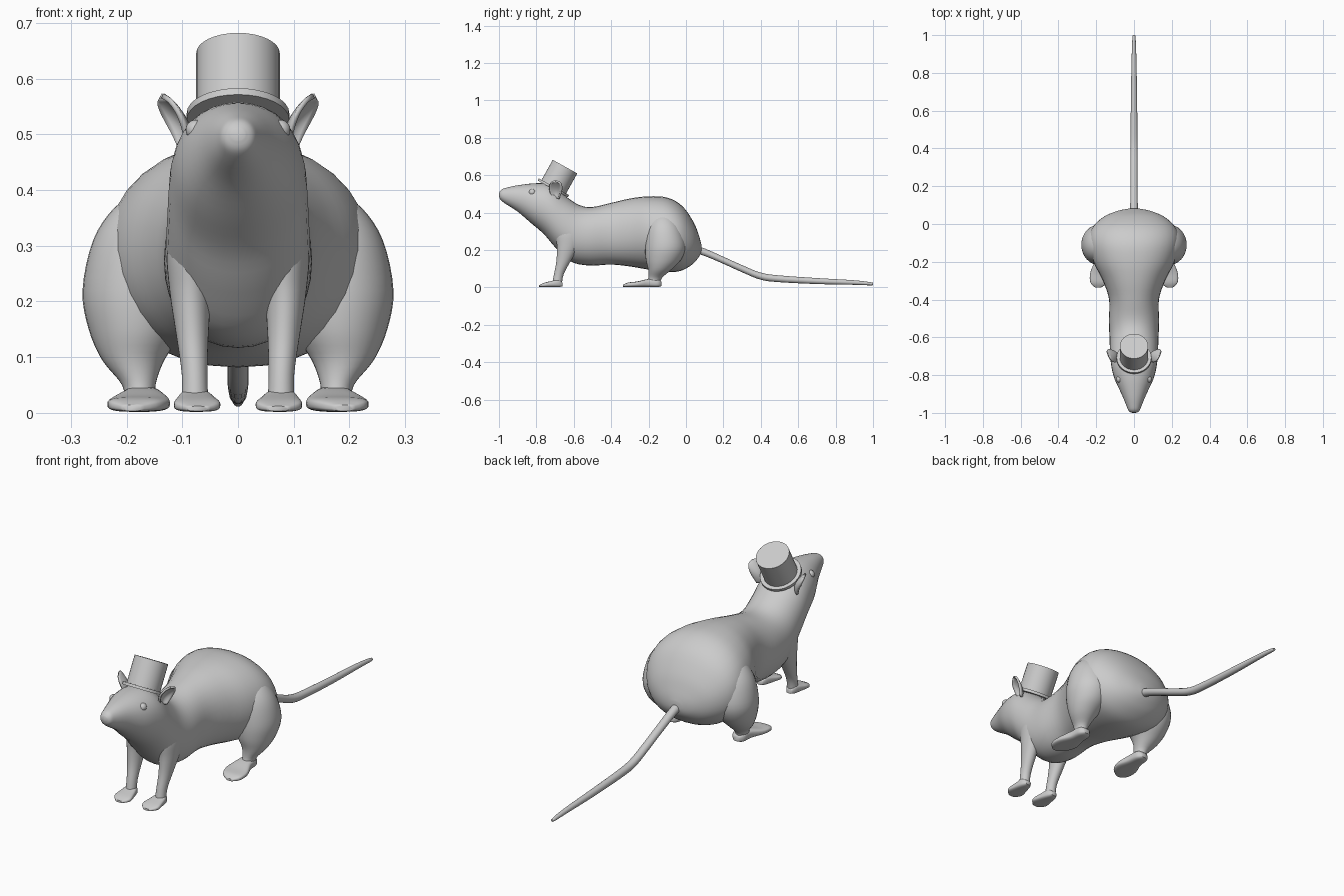
import bpy, bmesh, math
from mathutils import Vector

if "Cube" in bpy.data.objects:
    bpy.data.objects.remove(bpy.data.objects["Cube"])


def finish(name, bm, mirror=False, angle=60):
    bmesh.ops.recalc_face_normals(bm, faces=bm.faces)
    me = bpy.data.meshes.new(name)
    bm.to_mesh(me)
    bm.free()
    ob = bpy.data.objects.new(name, me)
    bpy.context.collection.objects.link(ob)
    if mirror:
        ob.modifiers.new("Mirror", "MIRROR").use_clip = False
    bpy.ops.object.select_all(action="DESELECT")
    ob.select_set(True)
    bpy.context.view_layer.objects.active = ob
    bpy.ops.object.shade_smooth_by_angle(angle=math.radians(angle))
    return ob


def smooth_rows(rows, steps):
    # Catmull-Rom interpolation of section rows
    out = []
    n = len(rows)
    for i in range(n - 1):
        p = [rows[max(i - 1, 0)], rows[i], rows[i + 1], rows[min(i + 2, n - 1)]]
        for k in range(steps):
            t = k / steps
            out.append([0.5 * (2 * b + (c - a) * t + (2 * a - 5 * b + 4 * c - d) * t * t
                               + (3 * b - a - 3 * c + d) * t ** 3) for a, b, c, d in zip(*p)])
    return out + [rows[-1]]


def loft(name, rows, mirror=False, power=1.0, seg=32, steps=4):
    # Row: centre x, first edge (y, z), opposite edge (y, z), half width
    bm = bmesh.new()
    rings = []
    for x, y1, z1, y2, z2, w in smooth_rows(rows, steps):
        a, b = Vector((x, y1, z1)), Vector((x, y2, z2))
        mid, half = (a + b) / 2, (a - b) / 2
        ring = []
        for i in range(seg):
            t = 2 * math.pi * i / seg
            c, s = (math.copysign(abs(v) ** power, v) for v in (math.cos(t), math.sin(t)))
            ring.append(bm.verts.new(mid + half * c + Vector((w * s, 0, 0))))
        rings.append(ring)
    for r, q in zip(rings, rings[1:]):
        for i in range(seg):
            j = (i + 1) % seg
            bm.faces.new((r[i], r[j], q[j], q[i]))
    bm.faces.new(rings[0])
    bm.faces.new(rings[-1])
    return finish(name, bm, mirror)


def limb(name, rows):
    # Row: centre x, y, z, radius x, radius y (horizontal sections)
    return loft(name, [(x, y - ry, z, y + ry, z, rx) for x, y, z, rx, ry in rows], True)


# Head and body in one skin, nose to rump
loft("body", [
    (0, -.998, .510, -1.0, .490, .012), (0, -.985, .524, -.993, .470, .028),
    (0, -.96, .533, -.965, .447, .040), (0, -.90, .546, -.90, .405, .066),
    (0, -.80, .557, -.83, .345, .105), (0, -.72, .548, -.76, .285, .122),
    (0, -.64, .485, -.70, .215, .127), (0, -.57, .440, -.62, .140, .130),
    (0, -.50, .430, -.52, .117, .133), (0, -.40, .452, -.40, .122, .132),
    (0, -.30, .475, -.30, .112, .165), (0, -.20, .487, -.20, .095, .215),
    (0, -.10, .480, -.10, .082, .240), (0, -.02, .435, -.03, .088, .225),
    (0, .04, .350, .03, .120, .165), (0, .07, .275, .067, .160, .090),
    (0, .082, .23, .082, .19, .025)], power=.94)

# Hind legs and feet
limb("thigh", [
    (.14, -.12, .40, .03, .03), (.155, -.12, .37, .065, .065),
    (.172, -.115, .31, .088, .092), (.18, -.11, .22, .099, .108),
    (.183, -.12, .15, .085, .095), (.188, -.14, .095, .056, .062),
    (.178, -.165, .05, .03, .036), (.175, -.175, .015, .028, .038)])
loft("hind_foot", [
    (.172, -.13, .03, -.13, .008, .015), (.172, -.15, .045, -.15, .002, .032),
    (.172, -.20, .045, -.20, .002, .038), (.177, -.26, .032, -.26, .002, .055),
    (.185, -.31, .026, -.31, .002, .046), (.190, -.336, .014, -.336, .003, .016)],
     True, .65)

# Front legs and feet
limb("front_leg", [
    (.08, -.60, .36, .03, .05), (.082, -.61, .30, .046, .085),
    (.085, -.63, .22, .038, .06), (.082, -.655, .14, .029, .038),
    (.078, -.68, .07, .023, .026), (.077, -.69, .015, .024, .026)])
loft("front_foot", [
    (.077, -.66, .025, -.66, .006, .014), (.077, -.68, .042, -.68, .002, .026),
    (.075, -.72, .034, -.72, .002, .036), (.073, -.76, .024, -.76, .002, .041),
    (.072, -.786, .012, -.786, .003, .018)], True, .65)

# Tail
tail = [(.04, .205, .021), (.10, .188, .020), (.20, .145, .019), (.30, .100, .019),
        (.40, .060, .019), (.50, .046, .018), (.70, .034, .016), (.90, .026, .012),
        (.99, .019, .008), (1.0, .018, .003)]
loft("tail", [(0, y, z + r, y, z - r, r) for y, z, r in tail], seg=16)

# Cupped ears
bm = bmesh.new()
across, cup = Vector((.4, .9, 0)).normalized(), Vector((-.85, .4, 0))
grid = []
for i in range(13):
    t = i / 12
    centre = Vector((.100 + .037 * t ** 1.3, -.698, .475 + .094 * t))
    w = .037 * (.5 + 1.1 * t) * math.sqrt(max(1 - t ** 2.5, .003))
    depth = .022 * math.sin(math.pi * (.15 + .8 * t))
    grid.append([bm.verts.new(centre + across * w * s + cup * depth * (1 - s * s))
                 for s in [k / 5 - 1 for k in range(11)]])
for r, q in zip(grid, grid[1:]):
    for k in range(10):
        bm.faces.new((r[k], r[k + 1], q[k + 1], q[k]))
ear = finish("ear", bm, True)
solid = ear.modifiers.new("Solidify", "SOLIDIFY")
solid.thickness, solid.offset = .009, 0

# Eyes
bm = bmesh.new()
bmesh.ops.create_uvsphere(bm, u_segments=20, v_segments=12, radius=.018)
bmesh.ops.translate(bm, verts=bm.verts, vec=(.076, -.822, .508))
finish("eye", bm, True)

# Top hat: one turned profile, tilted back
bm = bmesh.new()
profile = [(0, -.006), (.092, -.006), (.092, .007), (.075, .007), (.075, .13), (0, .13)]
pts = [bm.verts.new((r, 0, z)) for r, z in profile]
edges = [bm.edges.new(p) for p in zip(pts, pts[1:])]
bmesh.ops.spin(bm, geom=pts + edges, axis=(0, 0, 1), cent=(0, 0, 0),
               angle=2 * math.pi, steps=32)
bmesh.ops.remove_doubles(bm, verts=bm.verts, dist=1e-4)
hat = finish("hat", bm, angle=35)
hat.location = (0, -.71, .532)
hat.rotation_euler.x = math.radians(-29)
